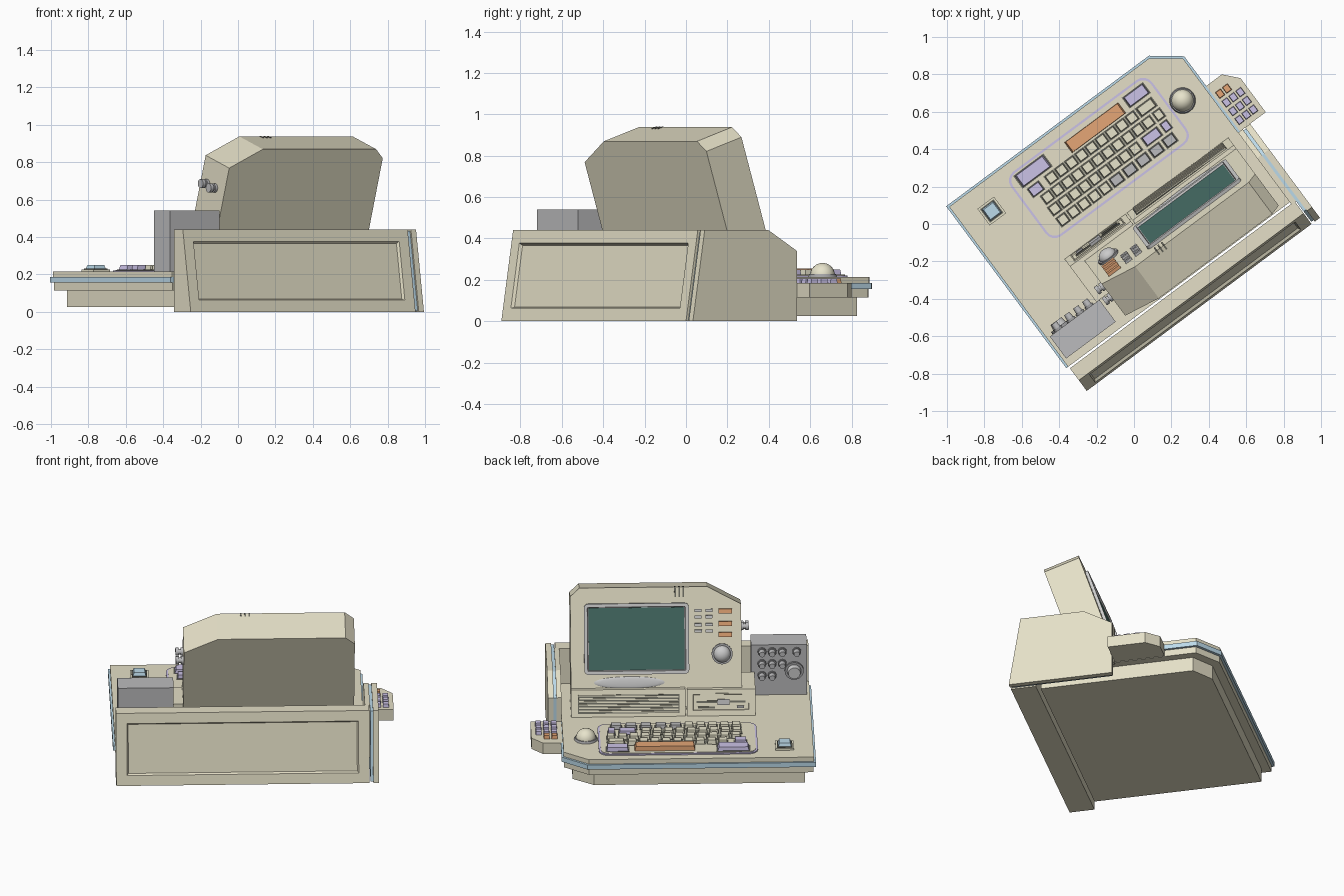
import bpy, bmesh
from math import radians, sin, cos, pi
from mathutils import Matrix, Vector

if "Cube" in bpy.data.objects:
    bpy.data.objects.remove(bpy.data.objects["Cube"])

T = Matrix.Translation
ROOT = Matrix.Rotation(radians(216.6), 4, 'Z')            # user sits toward local -Y
TILT = Matrix.Rotation(radians(-18), 4, 'X')
MON = ROOT @ T((0, .012, .40)) @ TILT                      # monitor face at local y = 0
VENT = ROOT @ T((0, -.075, .20)) @ TILT                    # sloped plinth front at local y = 0

COL = dict(beige=(.78, .74, .57), grey=(.50, .50, .51), light=(.66, .66, .68), dark=(.16, .16, .13),
           key=(.80, .77, .60), purple=(.60, .54, .80), orange=(.78, .38, .18), blue=(.50, .70, .82),
           screen=(.06, .15, .13), darkgrey=(.36, .36, .37))
MATS = {}
for n, c in COL.items():
    MATS[n] = bpy.data.materials.new(n)
    MATS[n].diffuse_color = (*c, 1)


def finish(name, bm, mat, frame, smooth=False):
    bmesh.ops.recalc_face_normals(bm, faces=bm.faces[:])
    me = bpy.data.meshes.new(name)
    bm.to_mesh(me)
    bm.free()
    me.materials.append(MATS[mat])
    ob = bpy.data.objects.new(name, me)
    bpy.context.collection.objects.link(ob)
    ob.matrix_world = frame
    if smooth:
        bpy.ops.object.select_all(action='DESELECT')
        ob.select_set(True)
        bpy.context.view_layer.objects.active = ob
        bpy.ops.object.shade_smooth_by_angle(angle=radians(35))
    return ob


def prism(name, pts, lo, hi, plane='XY', mat='beige', frame=ROOT, inset=None):
    """Extrude a 2D outline; inset = (direction, [(thickness, depth), ...]) recesses one face."""
    put = {'XY': lambda a, b, c: (a, b, c), 'YZ': lambda a, b, c: (c, a, b), 'XZ': lambda a, b, c: (a, c, b)}[plane]
    bm = bmesh.new()
    A = [bm.verts.new(put(a, b, lo)) for a, b in pts]
    B = [bm.verts.new(put(a, b, hi)) for a, b in pts]
    bm.faces.new(A)
    bm.faces.new(B)
    for i in range(len(pts)):
        j = (i + 1) % len(pts)
        bm.faces.new((A[i], A[j], B[j], B[i]))
    bmesh.ops.recalc_face_normals(bm, faces=bm.faces[:])
    if inset:
        bm.normal_update()
        f = max(bm.faces, key=lambda f: f.normal.dot(Vector(inset[0])))
        for th, dp in inset[1]:
            bmesh.ops.inset_region(bm, faces=[f], thickness=th, depth=dp)
    return finish(name, bm, mat, frame)


def boxes(name, items, mat, frame=ROOT, taper=1.0):
    """Boxes given as (x, y, z, w, d, h), centred; taper narrows the top."""
    bm = bmesh.new()
    for x, y, z, w, d, h in items:
        vs = bmesh.ops.create_cube(bm, size=1)['verts']
        for v in vs:
            k = taper if v.co.z > 0 else 1
            v.co = Vector((x + v.co.x * w * k, y + v.co.y * d * k, z + v.co.z * h))
    return finish(name, bm, mat, frame)


def cyls(name, items, mat, axis='-Y', frame=ROOT, seg=16, top=1.0):
    """Cylinders given as (x, y, z, r, depth) growing from the point along the axis."""
    rot = {'-Y': Matrix.Rotation(pi / 2, 4, 'X'), 'X': Matrix.Rotation(pi / 2, 4, 'Y'), 'Z': Matrix()}[axis]
    bm = bmesh.new()
    for x, y, z, r, d in items:
        bmesh.ops.create_cone(bm, cap_ends=True, segments=seg, radius1=r, radius2=r * top, depth=d,
                              matrix=T((x, y, z)) @ rot @ T((0, 0, d / 2)))
    return finish(name, bm, mat, frame, True)


def balls(name, loc, r, mat, frame=ROOT, scale=(1, 1, 1)):
    bm = bmesh.new()
    bmesh.ops.create_uvsphere(bm, u_segments=20, v_segments=12, radius=r,
                              matrix=T(loc) @ Matrix.Diagonal((*scale, 1)))
    return finish(name, bm, mat, frame, True)


def rrect(x0, x1, y0, y1, r, n=4):
    pts = []
    for k, (cx, cy) in enumerate(((x1 - r, y1 - r), (x0 + r, y1 - r), (x0 + r, y0 + r), (x1 - r, y0 + r))):
        for i in range(n + 1):
            a = pi / 2 * (k + i / n)
            pts.append((cx + r * cos(a), cy + r * sin(a)))
    return pts


# desk shelf: stacked layers with one clipped front corner
def deck(e):
    return [(.75 - e, -.675 + e), (.75 - e, .403), (-.75 + e, .403), (-.75 + e, -.56 + e * .6), (-.60 + e * .6, -.675 + e)]


prism('base', deck(.065), .025, .12)
prism('shelf_lower', deck(.015), .115, .156)
prism('shelf_blue_band', deck(0), .156, .186, mat='blue')
prism('shelf_top', deck(.012), .186, .215)

# rear housing with recessed back panel
prism('rear_housing', [(.415, 0), (.415, .44), (.495, .44), (.566, 0)], -.762, .735, 'YZ',
      inset=((0, 1, 0), [(.09, 0), (.012, -.015)]))

# left side wall: two plates with a blue plate between
side = [(-.06, 0), (-.06, .34), (.11, .44), (.495, .44), (.566, 0)]
inner = [(-.052, .005), (-.052, .335), (.113, .432), (.487, .432), (.556, .005)]
prism('side_wall_outer', side, -.818, -.784, 'YZ')
prism('side_wall_blue_inlay', inner, -.784, -.768, 'YZ', 'blue')
prism('side_wall_inner', [(y, max(z, .1)) for y, z in side[:3]] + [(.42, .44), (.42, .1)], -.768, -.738, 'YZ')

# side keypad
prism('keypad', [(-.74, -.362), (-.854, -.362), (-.922, -.287), (-.922, -.06), (-.74, -.06)], .115, .186)
pad = [(-.785 - .046 * c, -.285 + .058 * r, .195, .036, .042, .025) for r in range(4) for c in range(3)]
boxes('keypad_orange_keys', pad[:2], 'orange', taper=.85)
boxes('keypad_keys', pad[3:], 'purple', taper=.85)

# monitor: tilted slab with clipped corners
prism('monitor_body', [(-.68, -.15), (-.68, .515), (-.625, .566), (.13, .566), (.33, .46), (.33, -.15)], 0, .222,
      'XZ', frame=MON)
prism('screen_bezel', rrect(-.60, .02, .05, .472, .025), -.018, .01, 'XZ', 'light', MON,
      ((0, -1, 0), [(.02, 0), (.004, -.012)]))
boxes('screen_glass', [(-.29, -.004, .261, .565, .008, .37)], 'screen', MON)
boxes('monitor_top_slots', [(-.06 + .024 * i, .012, .537, .009, .03, .062) for i in range(3)], 'dark', MON)
boxes('monitor_grey_buttons', [(x, -.006, z, .042, .014, .017) for x in (.075, .14)
                               for z in (.425, .387, .34, .302)], 'light', MON)
boxes('monitor_orange_buttons', [(.235, -.008, z, .08, .02, .028) for z in (.42, .345, .28)], 'orange', MON)
cyls('dial_ring', [(.215, .002, .165, .062, .014)], 'darkgrey', frame=MON, seg=24)
balls('dial_ball', (.215, -.012, .165), .05, 'light', MON, (1, .8, 1))
balls('badge_oval', (-.335, 0, .0), .21, 'light', MON, (1, .03, .17))
for i, y in enumerate((.06, .135)):
    cyls(f'side_knob_{i}', [(.325, y, .32, .024, .02), (.345, y, .32, .016, .012), (.355, y, .32, .024, .02)],
         'grey', 'X', MON)

# monitor plinth with slanted vents
prism('monitor_plinth', [(-.075, .2), (-.02, .37), (.15, .37), (.15, .2)], -.68, -.005, 'YZ')
boxes('vent_recess', [(-.34, .0, .092, .60, .006, .112)], 'dark', VENT)
for i in range(6):
    z = .046 + .0185 * i
    prism(f'vent_slat_{i}', [(-.635, z + .004), (-.635, z + .012), (-.045, z - .002), (-.045, z - .010)],
          -.010, .0, 'XZ', 'beige', VENT)

# disk drive
prism('drive_housing', [(-.075, .2), (-.022, .365), (.215, .365), (.215, .2)], .005, .41, 'YZ')
prism('drive_panel', [(.035, .045), (.375, .045), (.375, .15), (.035, .15)], -.008, .0, 'XZ', 'beige', VENT,
      ((0, -1, 0), [(.008, 0), (.003, -.007)]))
boxes('drive_slot', [(.205, -.004, .1, .29, .01, .012), (.12, -.004, .066, .1, .008, .01)], 'dark', VENT)
boxes('drive_latch', [(.22, -.008, .098, .07, .016, .035), (.32, -.006, .068, .04, .012, .014)], 'grey', VENT)

# grey control box with knobs
boxes('control_box', [(.555, .288, .375, .33, .146, .332)], 'grey')
spots = [(.455 + .06 * c, .497 - .077 * r) for r in range(3) for c in range(3)][:8] + [(.66, .497)]
cyls('control_knob_bases', [(x, .216, z, .026, .014) for x, z in spots], 'darkgrey')
cyls('control_knobs', [(x, .204, z, .02, .034) for x, z in spots], 'grey', top=.85)
cyls('large_knob_base', [(.645, .216, .374, .056, .016)], 'darkgrey', seg=24)
cyls('large_knob', [(.645, .202, .374, .042, .034)], 'light', seg=24, top=.85)

# keyboard tray
prism('keyboard_rim', rrect(-.53, .41, -.61, -.18, .06), .205, .222, mat='purple')
prism('keyboard_plate', rrect(-.518, .398, -.598, -.192, .05), .21, .225)


def key(x, y, w=.053, d=.052):
    return (x, y, .235, w, d, .03)


grey_k = [key(-.42 + .088 * i, -.245, .066) for i in range(5)]
beige = [key(.01 + .07 * i, -.245) for i in range(5)]
beige += [key(-.245 + .067 * i, -.318) for i in range(9)]
beige += [key(-.455, -.39, .045)] + [key(-.385 + .067 * i, -.39) for i in range(11)]
beige += [key(-.425, -.462, .10)] + [key(-.33 + .067 * i, -.462) for i in range(9)]
purple = [key(-.45, -.318, .04), key(-.355, -.318, .10), key(-.42, -.545, .13, .062),
          key(.265, -.549, .19, .075), key(.31, -.462, .07)]
boxes('keys_shadow_gaps', [(x, y, .2255, w + .012, d + .01, .003) for x, y, z, w, d, h in beige + grey_k + purple], 'dark')
boxes('letter_keys', beige, 'key', taper=.86)
boxes('function_keys', grey_k, 'grey', taper=.86)
boxes('modifier_keys', purple, 'purple', taper=.9)
boxes('space_bar', [(-.14, -.537, .237, .36, .07, .034)], 'orange', taper=.95)

# trackball
cyls('trackball_ring', [(-.602, -.375, .21, .072, .018)], 'darkgrey', 'Z', seg=24, top=.9)
balls('trackball', (-.602, -.375, .222), .06, 'key')

# blue push button
boxes('button_plate', [(.569, -.509, .22, .11, .11, .014)], 'key')
boxes('button_surround', [(.569, -.509, .227, .09, .09, .008)], 'dark')
boxes('blue_button', [(.569, -.509, .238, .08, .08, .026)], 'blue', taper=.8)

for m in bpy.data.materials:
    if m.users and not m.is_grease_pencil:
        m.use_nodes = True
        m.node_tree.nodes["Principled BSDF"].inputs["Base Color"].default_value = m.diffuse_color
